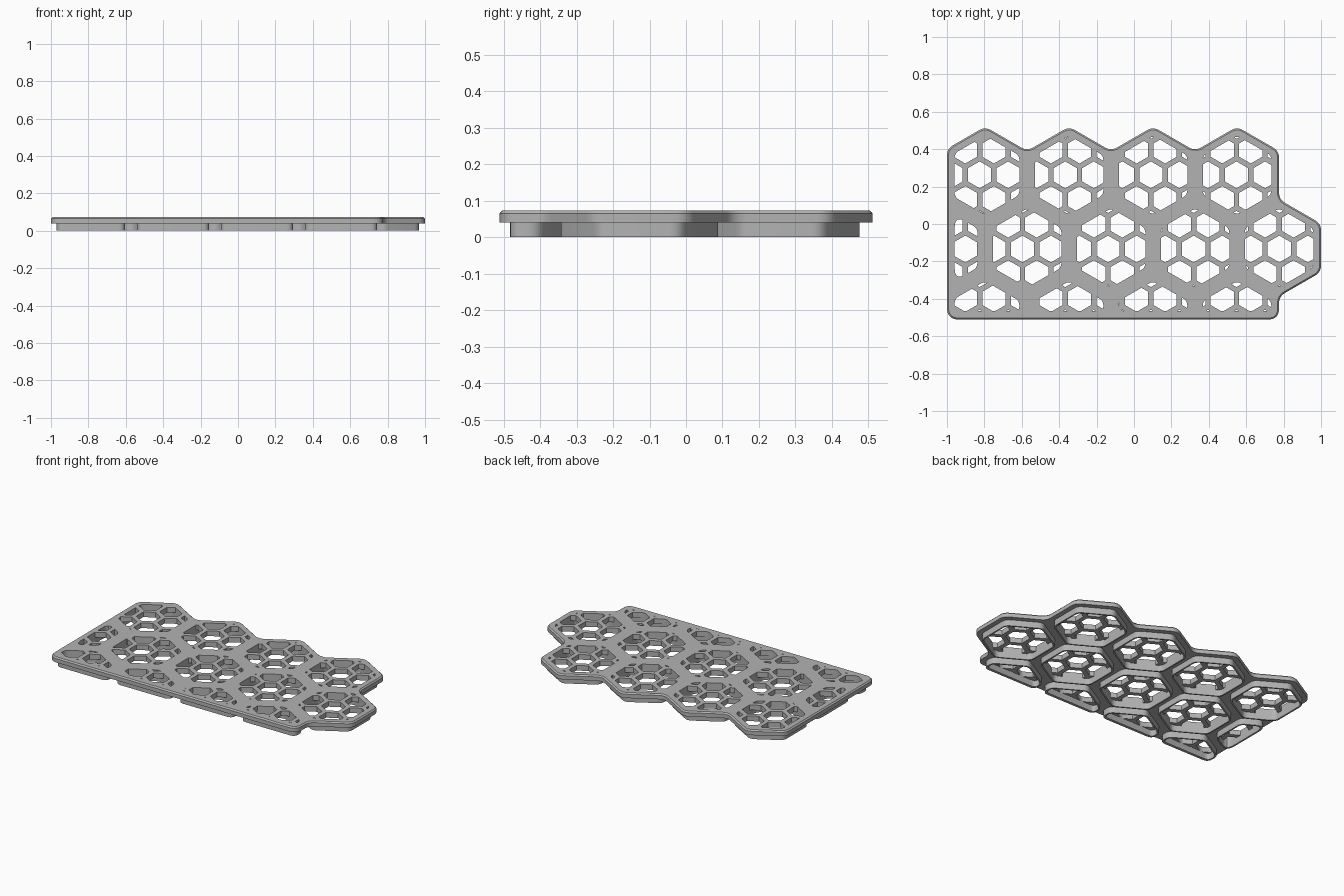
import bpy, bmesh, math
from mathutils import Vector
from mathutils.geometry import tessellate_polygon

old = bpy.data.objects.get("Cube")
if old:
    bpy.data.objects.remove(old)

PITCH = 0.449                       # spacing of the large cells
SIDE = PITCH / math.sqrt(3)
ROW = SIDE * 1.5
LAST_X, TOP_Y = 0.551, 0.261        # centre of the rightmost cell in the back row
LEFT, FRONT = -1.0, -0.511          # straight cut edges of the plate
MESH_PITCH, MESH_APOTHEM = 0.1526, 0.062
MESH_X, MESH_Y = 0.548, TOP_Y + 0.002

grey = bpy.data.materials.new("plastic_grey")
grey.use_nodes = True
color = (0.45, 0.45, 0.45, 1)
grey.diffuse_color = color
grey.node_tree.nodes["Principled BSDF"].inputs["Base Color"].default_value = color


def hexagon(x, y, apothem):
    r = apothem / math.cos(math.pi / 6)
    return [Vector((x + r * math.cos(a), y + r * math.sin(a)))
            for a in (math.radians(30 + 60 * i) for i in range(6))]


def tidy(pts):
    """Drop points that repeat their predecessor."""
    return [p for i, p in enumerate(pts) if (p - pts[i - 1]).length > 0.0006]


def cut(poly, point, normal):
    """Keep the part of a polygon on the normal's side of a line."""
    out = []
    for i, b in enumerate(poly):
        a = poly[i - 1]
        da, db = (a - point).dot(normal), (b - point).dot(normal)
        if da * db < 0:
            out.append(a.lerp(b, da / (da - db)))
        if db >= 0:
            out.append(b)
    return out


def rounded(poly, radius, steps=6):
    out = []
    for i, p in enumerate(poly):
        a, b = poly[i - 1] - p, poly[(i + 1) % len(poly)] - p
        turn = math.pi - a.angle(b)
        t = min(radius * math.tan(turn / 2), a.length * 0.48, b.length * 0.48)
        start, end = p + a.normalized() * t, p + b.normalized() * t
        for k in range(steps + 1):
            u = k / steps
            out.append(start.lerp(p, u).lerp(p.lerp(end, u), u))
    return tidy(out)


def area(poly):
    return sum(poly[i - 1].cross(p) for i, p in enumerate(poly)) / 2


def slab(name, outline, holes, z0, z1, chamfer=0.0):
    """Solid sheet with holes and an optional chamfer on the upper outline."""
    loops = [outline] + holes
    flat = [p for loop in loops for p in loop]
    n = len(outline)
    inset = list(flat)
    for i in range(n):
        d = (outline[(i + 1) % n] - outline[i - 1]).normalized()
        inset[i] = outline[i] + Vector((-d.y, d.x)) * chamfer
    levels = [(flat, z0), (flat, z1 - chamfer)]
    if chamfer:
        levels.append((inset, z1))
    bm = bmesh.new()
    rings = [[bm.verts.new((p.x, p.y, z)) for p in pts] for pts, z in levels]
    tris = tessellate_polygon([[p.to_3d() for p in loop] for loop in loops])
    for layer in (rings[0], rings[-1]):
        for tri in tris:
            if len(set(tri)) == 3:
                bm.faces.new([layer[i] for i in tri])
    for low, high in zip(rings, rings[1:]):
        base = 0
        for loop in loops:
            m = len(loop)
            for i in range(m):
                a, b = base + i, base + (i + 1) % m
                bm.faces.new((low[a], low[b], high[b], high[a]))
            base += m
    bmesh.ops.recalc_face_normals(bm, faces=bm.faces)
    mesh = bpy.data.meshes.new(name)
    bm.to_mesh(mesh)
    bm.free()
    mesh.materials.append(grey)
    obj = bpy.data.objects.new(name, mesh)
    bpy.context.collection.objects.link(obj)
    bpy.ops.object.select_all(action='DESELECT')
    obj.select_set(True)
    bpy.context.view_layer.objects.active = obj
    bpy.ops.object.shade_smooth_by_angle(angle=math.radians(30))


def cell_shape(x, y, apothem, margin_x, margin_y, radius):
    poly = hexagon(x, y, apothem)
    poly = cut(poly, Vector((LEFT + margin_x, 0)), Vector((1, 0)))
    poly = cut(poly, Vector((0, FRONT + margin_y)), Vector((0, 1)))
    return rounded(tidy(poly), radius)


# Large cells: back row, shifted middle row, half row along the front
cells = [(LAST_X - PITCH * i, TOP_Y) for i in range(4)]
cells += [(LAST_X + PITCH * (0.5 - i), TOP_Y - ROW) for i in range(5)]
cells += [(LAST_X - PITCH * i, TOP_Y - 2 * ROW) for i in range(4)]

# Fine honeycomb, clipped to the inside of each cell
openings = []
for number, (cx, cy) in enumerate(cells):
    outer = cell_shape(cx, cy, 0.1925, 0.030, 0.029, 0.05)
    inner = cell_shape(cx, cy, 0.183, 0.041, 0.047, 0.045)
    for row in range(-2, 9):
        for col in range(-14, 6):
            x = MESH_X + MESH_PITCH * (col + 0.5 * (row % 2))
            y = MESH_Y - MESH_PITCH * math.sqrt(0.75) * row
            if math.hypot(x - cx, y - cy) > 0.32:
                continue
            hole = hexagon(x, y, MESH_APOTHEM)
            for i, p in enumerate(inner):
                d = p - inner[i - 1]
                hole = cut(hole, p, Vector((-d.y, d.x)).normalized())
            hole = tidy(hole)
            if len(hole) > 2 and area(hole) > 0.00002:
                openings.append(hole)
    # Raised locating rim under the cell
    slab(f"cell_rim_{number + 1}", outer, [inner], 0.0, 0.04)

# Plate outline, counter-clockwise from the front left corner
right = LAST_X + PITCH / 2
mid_y = TOP_Y - ROW
corners = [(LEFT, FRONT), (right, FRONT), (right, mid_y - SIDE),
           (right + PITCH / 2, mid_y - SIDE / 2), (right + PITCH / 2, mid_y + SIDE / 2),
           (right, mid_y + SIDE)]
for i in range(4):
    corners.append((right - PITCH * i, TOP_Y + SIDE / 2))
    corners.append((LAST_X - PITCH * i, TOP_Y + SIDE))
first_left = LAST_X - PITCH * 3.5
corners.append((LEFT, TOP_Y + SIDE / 2 + (LEFT - first_left) / math.sqrt(3)))
outline = rounded([Vector(c) for c in corners], 0.065, 8)
slab("honeycomb_plate", outline, openings, 0.04, 0.073, 0.008)
